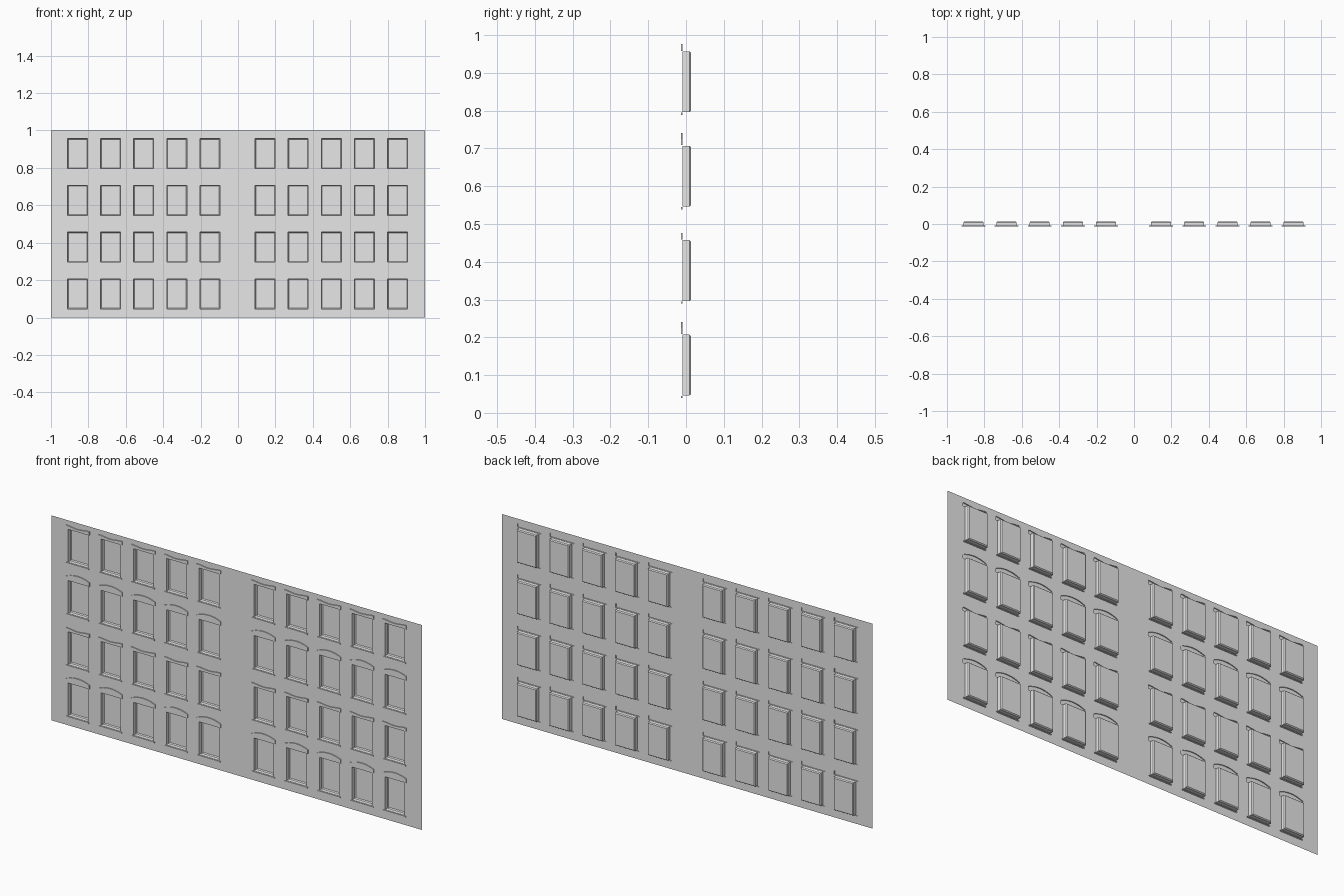
import bpy, bmesh, math

cube = bpy.data.objects.get("Cube")
if cube:
    bpy.data.objects.remove(cube, do_unlink=True)

grey = bpy.data.materials.new("plain grey")
grey.use_nodes = True
COLOUR = (0.8, 0.8, 0.8, 1)
grey.diffuse_color = COLOUR
grey.node_tree.nodes["Principled BSDF"].inputs["Base Color"].default_value = COLOUR

# Depths of the sheet, the raised trim and the window recess
WALL_Y, TRIM_Y, REVEAL_Y, PANE_Y = -0.009, -0.0135, 0.009, 0.0135
STEP_X, STEP_Z = 0.177, 0.25
GROUP_CENTRES = (-0.504, 0.499)
HALF_GROUP = 2.5 * STEP_X


def rect(half_w, z0, z1):
    return [(-half_w, z0), (half_w, z0), (half_w, z1), (-half_w, z1)]


def hood_outline(arched, steps=10):
    """Window hood: a segmental arch or a sagging top edge."""
    half_w = 0.064
    pts = [(-half_w, 0.2085), (half_w, 0.2085)]
    for i in range(steps + 1):
        t = 1 - 2 * i / steps
        if arched:
            z = 0.227 + 0.014 * (1 - t * t)
        else:
            z = 0.226 - 0.003 * (1 + math.cos(math.pi * t))
        pts.append((t * half_w, z))
    return pts


WINDOW = rect(0.0535, 0.046, 0.207)
PANE = rect(0.0495, 0.050, 0.203)
SILL = rect(0.061, 0.039, 0.0445)
HOODS = [hood_outline(True), hood_outline(False)]


def ring(bm, pts, y, ox, oz):
    return [bm.verts.new((x + ox, y, z + oz)) for x, z in pts]


def loft(bm, layers, ox, oz):
    """Join successive outlines and cap the last one."""
    rings = [ring(bm, pts, y, ox, oz) for pts, y in layers]
    for a, b in zip(rings, rings[1:]):
        for i in range(len(a)):
            j = (i + 1) % len(a)
            bm.faces.new((a[i], a[j], b[j], b[i]))
    bm.faces.new(rings[-1])


def wall_tile(bm, holes, ox, oz):
    """One bay of the wall with openings cut out."""
    edges = []
    for pts in [rect(STEP_X / 2, 0, STEP_Z)] + holes:
        vs = ring(bm, pts, WALL_Y, ox, oz)
        edges += [bm.edges.new((vs[i - 1], vs[i])) for i in range(len(vs))]
    bmesh.ops.triangle_fill(bm, edges=edges, use_beauty=True, normal=(0, -1, 0))


def finish(bm, name):
    bmesh.ops.remove_doubles(bm, verts=bm.verts, dist=0.00002)
    bm.normal_update()
    # Flat faces look towards the front
    for f in bm.faces:
        if f.normal.y > 0.5:
            f.normal_flip()
    mesh = bpy.data.meshes.new(name)
    bm.to_mesh(mesh)
    bm.free()
    mesh.materials.append(grey)
    obj = bpy.data.objects.new(name, mesh)
    bpy.context.collection.objects.link(obj)


wall, windows, hoods, sills = (bmesh.new() for _ in range(4))

for row in range(4):
    oz = row * STEP_Z
    hood = HOODS[row % 2]
    for centre in GROUP_CENTRES:
        for col in range(-2, 3):
            ox = centre + col * STEP_X
            wall_tile(wall, [WINDOW, hood, SILL], ox, oz)
            loft(windows, [(WINDOW, WALL_Y), (WINDOW, REVEAL_Y), (PANE, PANE_Y)], ox, oz)
            loft(hoods, [(hood, WALL_Y), (hood, TRIM_Y)], ox, oz)
            loft(sills, [(SILL, WALL_Y), (SILL, TRIM_Y)], ox, oz)

# Plain strips at both ends and between the window groups
left, right = GROUP_CENTRES
for x0, x1 in ((-1, left - HALF_GROUP), (left + HALF_GROUP, right - HALF_GROUP),
               (right + HALF_GROUP, 1)):
    for row in range(4):
        z0 = row * STEP_Z
        half = (x1 - x0) / 2
        wall.faces.new(ring(wall, rect(half, z0, z0 + STEP_Z), WALL_Y, x0 + half, 0))

finish(wall, "wall_sheet")
finish(windows, "window_recesses")
finish(hoods, "window_hoods")
finish(sills, "window_sills")
